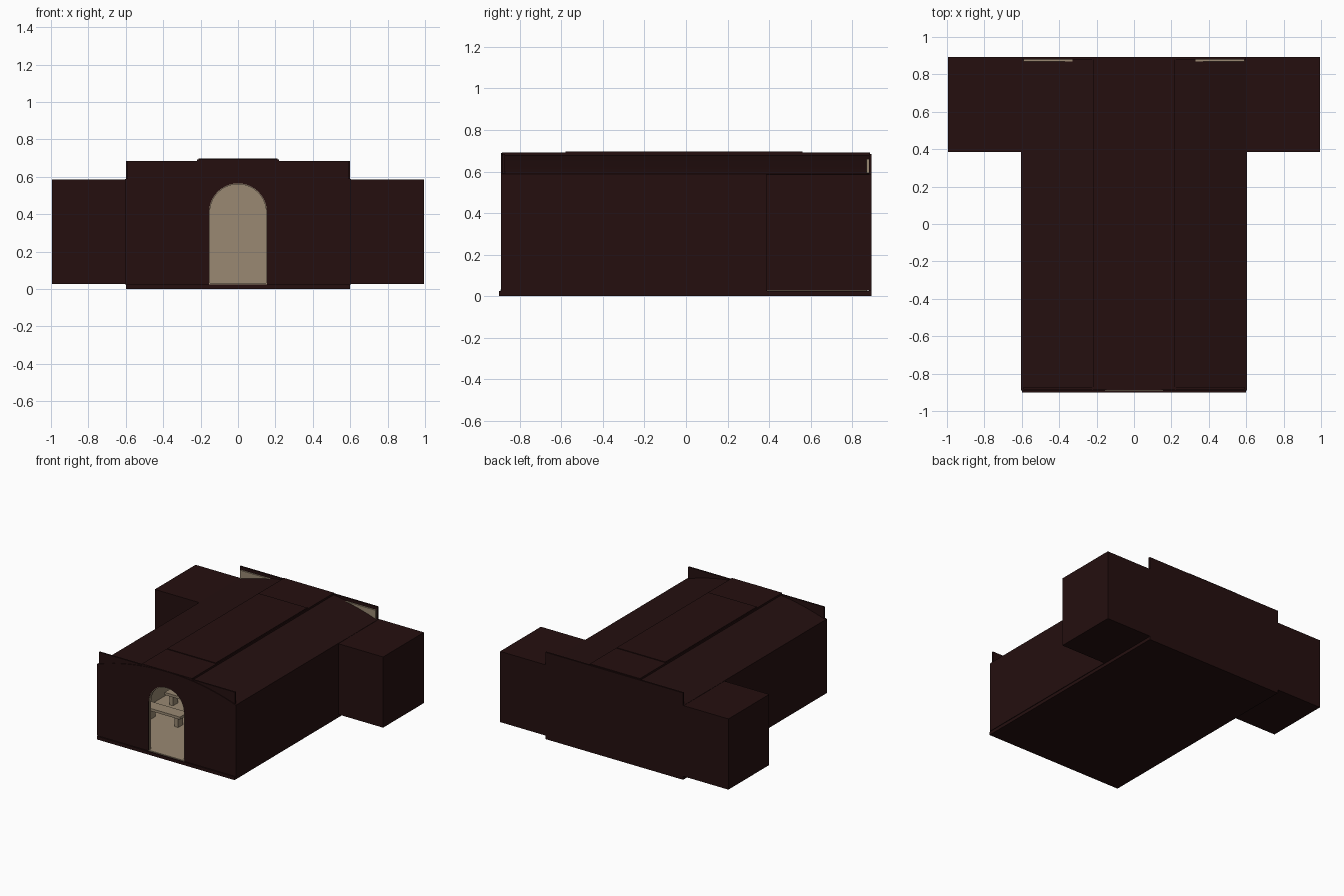
import bpy, bmesh, math

if "Cube" in bpy.data.objects:
    bpy.data.objects.remove(bpy.data.objects["Cube"])


def material(name, rgb):
    m = bpy.data.materials.new(name)
    m.diffuse_color = (*rgb, 1)
    m.use_nodes = True
    m.node_tree.nodes["Principled BSDF"].inputs["Base Color"].default_value = m.diffuse_color
    return m


DARK = material("dark_maroon", (0.018, 0.0048, 0.0048))
TAN = material("tan_stone", (0.32, 0.25, 0.17))


def finish(name, bm, mat):
    bmesh.ops.recalc_face_normals(bm, faces=bm.faces)
    me = bpy.data.meshes.new(name)
    bm.to_mesh(me)
    bm.free()
    me.materials.append(mat)
    ob = bpy.data.objects.new(name, me)
    bpy.context.collection.objects.link(ob)
    return ob


def prism(name, pts, y0, y1, mat):
    """Extrude an x/z outline along y."""
    bm = bmesh.new()
    f = bm.faces.new([bm.verts.new((x, y0, z)) for x, z in pts])
    ext = bmesh.ops.extrude_face_region(bm, geom=[f])
    verts = [v for v in ext["geom"] if isinstance(v, bmesh.types.BMVert)]
    bmesh.ops.translate(bm, verts=verts, vec=(0, y1 - y0, 0))
    return finish(name, bm, mat)


def box(name, x0, x1, y0, y1, z0, z1, mat):
    return prism(name, [(x0, z0), (x1, z0), (x1, z1), (x0, z1)], y0, y1, mat)


def pair(name, x0, x1, *rest):
    box("right_" + name, x0, x1, *rest)
    box("left_" + name, -x1, -x0, *rest)


def arc(w, edge, rise, n=24):
    """Shallow vault curve from +w to -w."""
    r = (w * w + rise * rise) / (2 * rise)
    a = math.asin(w / r)
    return [(r * math.sin(a - 2 * a * i / n),
             edge + rise - r + r * math.cos(a - 2 * a * i / n)) for i in range(n + 1)]


def door(w, spring, z0, n=20):
    """Round-headed doorway outline, left foot to right foot."""
    return ([(-w, z0)] + [(-w * math.cos(math.pi * i / n), spring + w * math.sin(math.pi * i / n))
                          for i in range(n + 1)] + [(w, z0)])


# Base slab, floor and threshold
box("base_slab", -0.6, 0.6, -0.9, 0.89, 0, 0.025, DARK)
box("floor", -0.585, 0.585, -0.87, 0.87, 0.024, 0.032, TAN)
box("threshold", -0.155, 0.155, -0.893, -0.86, 0.024, 0.032, TAN)

# Vaulted roof, stone lining and the raised strip on its crown
outer, mid, inner = arc(0.605, 0.587, 0.103), arc(0.605, 0.577, 0.103), arc(0.595, 0.569, 0.103)
roof = prism("vaulted_roof", outer + mid[::-1], -0.885, 0.885, DARK)
lining = prism("vault_lining", arc(0.595, 0.576, 0.103) + inner[::-1], -0.87, 0.87, TAN)
for ob in (roof, lining):
    bpy.context.view_layer.objects.active = ob
    ob.select_set(True)
    bpy.ops.object.shade_smooth_by_angle(angle=math.radians(30))
    ob.select_set(False)
box("roof_crown_strip", -0.218, 0.218, -0.885, 0.885, 0.672, 0.692, DARK)
box("roof_crown_panel", -0.212, 0.212, -0.58, 0.56, 0.685, 0.697, DARK)

# Front wall with arched doorway, its lining and the square gable plate behind
for name, w, edge, y0, y1, mat in (("front_wall", 0.605, 0.587, -0.89, -0.878, DARK),
                                   ("front_wall_lining", 0.59, 0.569, -0.878, -0.868, TAN)):
    outline = [(w, 0.025)] + arc(w, edge, 0.103) + [(-w, 0.025)] + door(0.155, 0.41, 0.025)
    prism(name, outline, y0, y1, mat)
gable = [(-0.592, 0.575)] + [(x, z) for x, z in arc(0.592, 0.575, 0.103)[::-1]]
gable += [(0.592, 0.684), (-0.592, 0.684)]
prism("front_gable_plate", gable[1:], -0.884, -0.872, DARK)

# Door reveal
prism("door_reveal", door(0.155, 0.41, 0.03) + door(0.15, 0.41, 0.03)[::-1], -0.888, -0.866, TAN)

# Back wall
box("back_wall", -0.6, 0.6, 0.88, 0.893, 0.0, 0.684, DARK)
box("back_wall_lining", -0.59, 0.59, 0.868, 0.88, 0.03, 0.66, TAN)

# Nave side walls, stopping where the side wings open
pair("wall", 0.594, 0.605, -0.885, 0.39, 0.025, 0.588, DARK)
pair("wall_lining", 0.584, 0.594, -0.87, 0.4, 0.03, 0.575, TAN)

# Side wings: dark shell plates with tan lining
for label, i, mat in (("", 0.0, DARK), ("_lining", 0.01, TAN)):
    x0, x1, y0, y1, z0, z1, t = 0.59, 0.995 - i, 0.385 + i, 0.893 - i, 0.028 + i, 0.585 - i, 0.01
    pair("wing_outer_wall" + label, x1 - t, x1, y0, y1, z0, z1, mat)
    pair("wing_front_wall" + label, x0, x1 - t, y0, y0 + t, z0, z1, mat)
    pair("wing_back_wall" + label, x0, x1 - t, y1 - t, y1, z0, z1, mat)
    pair("wing_roof" + label, x0, x1 - t, y0 + t, y1 - t, z1 - t, z1, mat)
    pair("wing_floor" + label, x0, x1 - t, y0 + t, y1 - t, z0, z0 + t, mat)

# Stone benches either side of the aisle
for k in range(3):
    y = -0.48 + 0.28 * k
    pair("bench_seat_%d" % k, 0.17, 0.5, y, y + 0.1, 0.11, 0.13, TAN)
    pair("bench_inner_leg_%d" % k, 0.2, 0.23, y + 0.02, y + 0.08, 0.03, 0.11, TAN)
    pair("bench_outer_leg_%d" % k, 0.44, 0.47, y + 0.02, y + 0.08, 0.03, 0.11, TAN)
